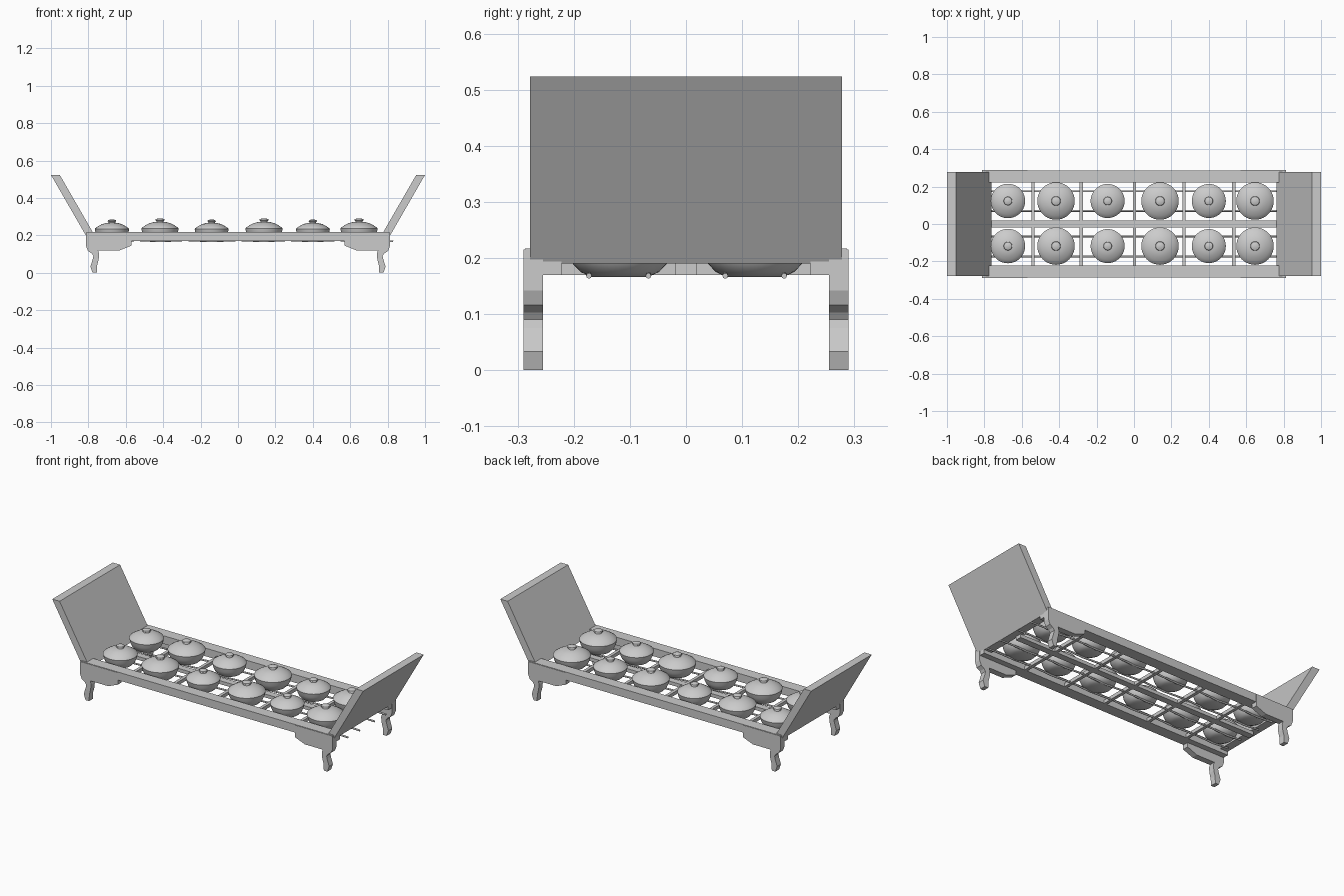
import bpy, bmesh, math
from mathutils import Matrix, Vector

if "Cube" in bpy.data.objects:
    bpy.data.objects.remove(bpy.data.objects["Cube"])


def finish(name, bm):
    bmesh.ops.recalc_face_normals(bm, faces=bm.faces)
    me = bpy.data.meshes.new(name)
    bm.to_mesh(me)
    bm.free()
    ob = bpy.data.objects.new(name, me)
    bpy.context.collection.objects.link(ob)
    return ob


def smooth(ob, angle=40):
    bpy.ops.object.select_all(action='DESELECT')
    ob.select_set(True)
    bpy.context.view_layer.objects.active = ob
    bpy.ops.object.shade_smooth_by_angle(angle=math.radians(angle))


def box(name, x0, x1, y0, y1, z0, z1):
    bm = bmesh.new()
    bmesh.ops.create_cube(bm, size=1)
    for v in bm.verts:
        v.co = Vector((x1 if v.co.x > 0 else x0, y1 if v.co.y > 0 else y0, z1 if v.co.z > 0 else z0))
    return finish(name, bm)


def plate(name, pts, y0, y1, side=1):
    """Extrude an x/z outline along y, optionally mirrored in x."""
    bm = bmesh.new()
    f = bm.faces.new([bm.verts.new((x * side, y0, z)) for x, z in pts])
    r = bmesh.ops.extrude_face_region(bm, geom=[f])
    bmesh.ops.translate(bm, vec=(0, y1 - y0, 0), verts=[v for v in r['geom'] if isinstance(v, bmesh.types.BMVert)])
    return finish(name, bm)


def lathe(name, pts, loc, s):
    """Spin an r/z profile round the z axis; s scales about the frame height."""
    bm = bmesh.new()
    vs = [bm.verts.new((r * s, 0, 0.2 + (z - 0.2) * (1 - (1 - s) * 0.8))) for r, z in pts]
    es = [bm.edges.new(p) for p in zip(vs, vs[1:])]
    bmesh.ops.spin(bm, geom=vs + es, cent=(0, 0, 0), axis=(0, 0, 1), angle=math.tau, steps=40)
    bmesh.ops.remove_doubles(bm, verts=bm.verts, dist=1e-5)
    bmesh.ops.transform(bm, matrix=Matrix.Translation(loc), verts=bm.verts)
    smooth(finish(name, bm))


# tray frame
for s in (-1, 1):
    box("side_rail", -0.81, 0.81, *sorted((s * 0.222, s * 0.287)), 0.17, 0.217)
box("centre_rail", -0.78, 0.77, -0.019, 0.019, 0.17, 0.19)
bars = (-0.54, -0.283, 0.003, 0.267, 0.533)
for x in bars:
    box("cross_bar", x - 0.009, x + 0.009, -0.225, 0.225, 0.17, 0.19)

# sloping end boards
board = [(0.808, 0.19), (1.0, 0.523), (0.953, 0.523), (0.761, 0.19)]
for s in (-1, 1):
    plate("end_board", board, -0.278, 0.278, s)

# curved legs with corner brackets
leg = [(0.812, 0.215), (0.812, 0.142), (0.802, 0.116), (0.782, 0.103), (0.773, 0.09),
       (0.776, 0.075), (0.789, 0.033), (0.778, 0.0), (0.755, 0.0), (0.753, 0.04),
       (0.745, 0.07), (0.742, 0.1), (0.748, 0.12), (0.632, 0.12), (0.57, 0.145), (0.57, 0.215)]
for sx in (-1, 1):
    for sy in (-1, 1):
        plate("leg", leg, sy * 0.255, sy * 0.29, sx)

# lidded bowls in two rows
profile = [(0, 0.166), (0.05, 0.166), (0.07, 0.175), (0.086, 0.192), (0.095, 0.213), (0.1, 0.236),
           (0.097, 0.241), (0.078, 0.253), (0.058, 0.264), (0.036, 0.27), (0.02, 0.272), (0.019, 0.277),
           (0.025, 0.28), (0.023, 0.286), (0.012, 0.29), (0, 0.291)]
bowls = ((-0.674, 0.92), (-0.417, 1), (-0.141, 0.91), (0.139, 1), (0.4, 0.91), (0.647, 1))
rows = (-0.118, 0.123)
for x, s in bowls:
    for y in rows:
        lathe("lidded_bowl", profile, (x, y, 0), s)

# supporting rods, dipping slightly under each bowl
stops = sorted([(-0.77, 0.175)] + [(x, 0.168) for x, _ in bowls] + [(x, 0.174) for x in bars]
               + [(0.76, 0.17), (0.83, 0.168)])
for y in (-0.173, -0.067, 0.07, 0.175):
    cu = bpy.data.curves.new("support_rod", 'CURVE')
    cu.dimensions = '3D'
    cu.bevel_depth = 0.005
    cu.bevel_resolution = 2
    cu.use_fill_caps = True
    sp = cu.splines.new('POLY')
    sp.points.add(len(stops) - 1)
    for p, (x, z) in zip(sp.points, stops):
        p.co = (x, y, z, 1)
    bpy.context.collection.objects.link(bpy.data.objects.new("support_rod", cu))
